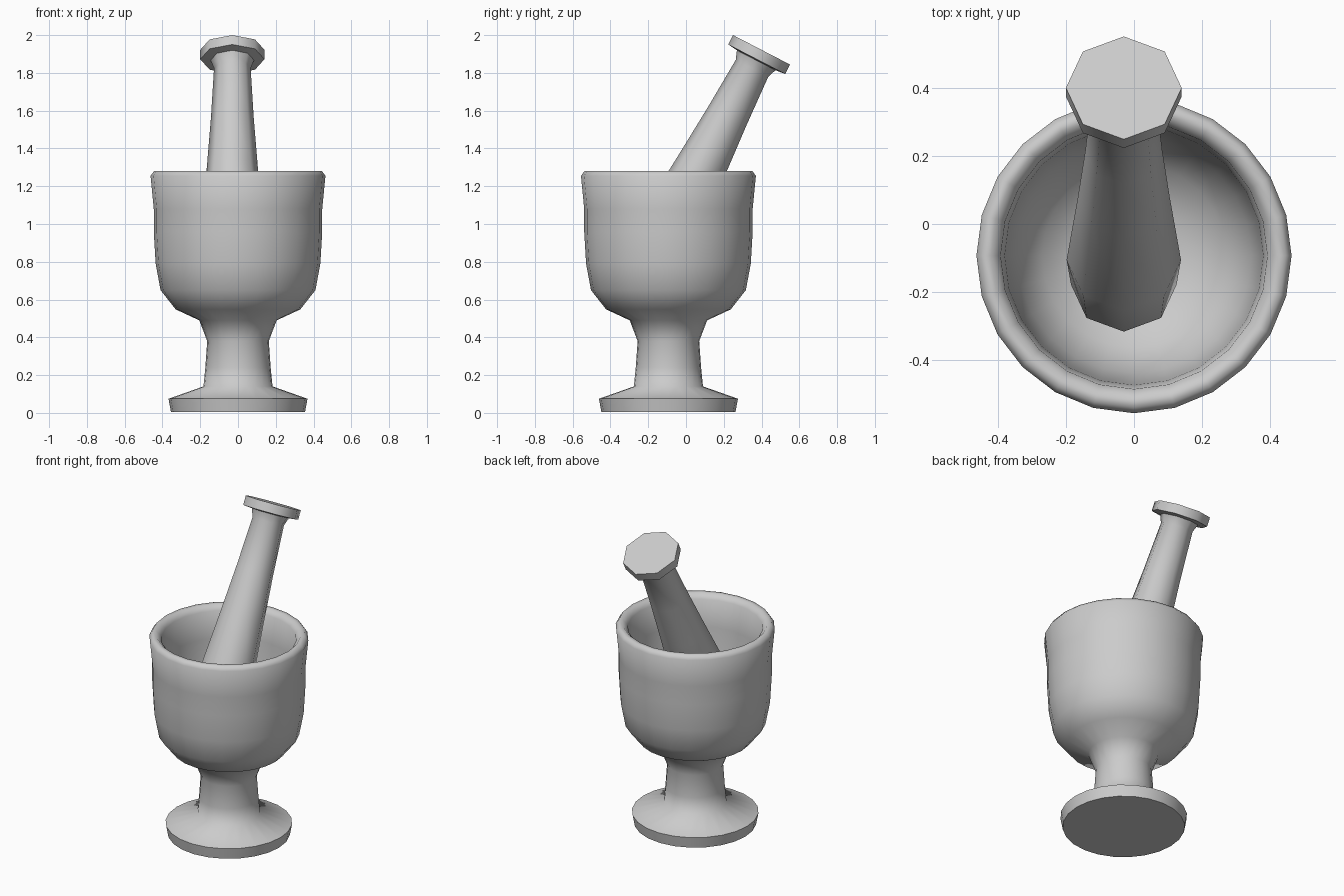
import bpy, bmesh, math
from mathutils import Vector

if "Cube" in bpy.data.objects:
    bpy.data.objects.remove(bpy.data.objects["Cube"])


def lathe(name, profile, sides, origin, axis=(0, 0, 1), smooth=50):
    """Revolve (radius, height) points around an axis; radius 0 closes to a pole."""
    bm = bmesh.new()
    rings = []
    for r, z in profile:
        if r == 0:
            rings.append([bm.verts.new((0, 0, z))])
        else:
            rings.append([bm.verts.new((r * math.cos(2 * math.pi * i / sides),
                                        r * math.sin(2 * math.pi * i / sides), z))
                          for i in range(sides)])
    for a, b in zip(rings, rings[1:]):
        for i in range(sides):
            j = (i + 1) % sides
            quad = [a[i % len(a)], a[j % len(a)], b[j % len(b)], b[i % len(b)]]
            bm.faces.new(list(dict.fromkeys(quad)))
    bmesh.ops.recalc_face_normals(bm, faces=bm.faces)
    mesh = bpy.data.meshes.new(name)
    bm.to_mesh(mesh)
    bm.free()
    obj = bpy.data.objects.new(name, mesh)
    bpy.context.collection.objects.link(obj)
    # Tilt only about x so ring corners keep their alignment
    tilt = -math.atan2(axis[1], axis[2])
    obj.rotation_euler = (tilt, 0, 0)
    obj.location = Vector(origin)
    bpy.ops.object.select_all(action='DESELECT')
    obj.select_set(True)
    bpy.context.view_layer.objects.active = obj
    bpy.ops.object.shade_smooth_by_angle(angle=math.radians(smooth))
    return obj


# Mortar: foot, stem, bowl outside, rolled rim, bowl inside
lathe("mortar", [
    (0, 0.005), (0.355, 0.005), (0.368, 0.075), (0.183, 0.14), (0.173, 0.24),
    (0.163, 0.38), (0.205, 0.49), (0.33, 0.548), (0.41, 0.65), (0.436, 0.79),
    (0.446, 0.96), (0.446, 1.08), (0.463, 1.255), (0.445, 1.28),
    (0.42, 1.28), (0.392, 1.25), (0.38, 1.08), (0.372, 0.92),
    (0.345, 0.75), (0.27, 0.63), (0.15, 0.57), (0, 0.55)],
    24, (0, -0.093, 0), smooth=65)

# Pestle: octagonal, leaning back, heights measured down from the cap centre
lathe("pestle", [
    (0, 0), (0.17, 0), (0.17, -0.056), (0.115, -0.062), (0.097, -0.11),
    (0.113, -0.4), (0.135, -0.7), (0.168, -1.1), (0.155, -1.26),
    (0.09, -1.36), (0, -1.39)],
    8, (-0.03, 0.40, 1.922), axis=(0, 0.46, 0.89), smooth=60)
